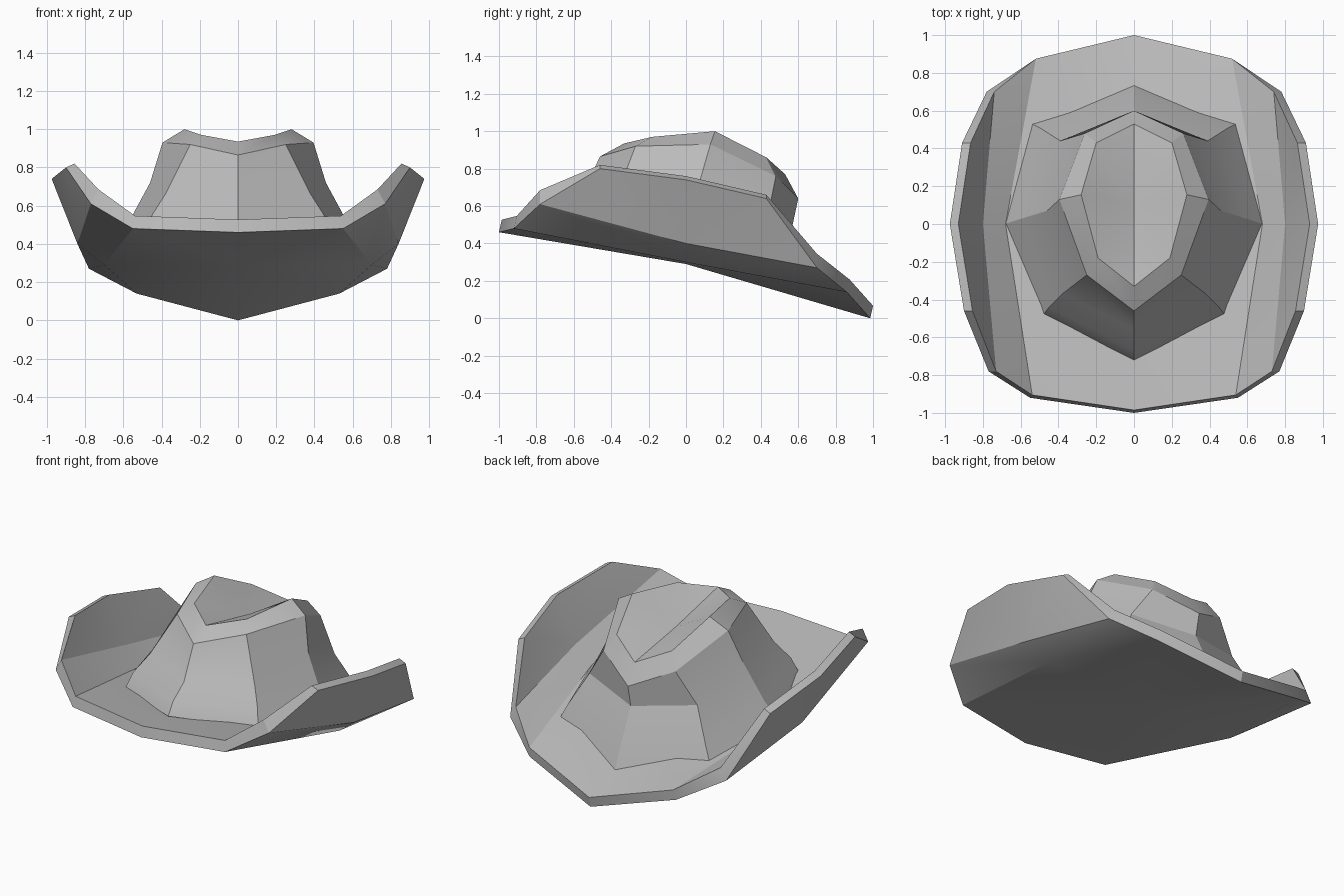
import bpy
import bmesh
import math
from mathutils import Vector

cube = bpy.data.objects.get("Cube")
if cube:
    bpy.data.objects.remove(cube, do_unlink=True)


def make_material(name, color):
    mat = bpy.data.materials.new(name)
    mat.use_nodes = True
    mat.diffuse_color = color
    mat.node_tree.nodes["Principled BSDF"].inputs["Base Color"].default_value = color
    return mat


felt = make_material("grey felt", (0.5, 0.5, 0.5, 1.0))


def build_symmetric(name, faces, material):
    """Create an object from the faces of its +x half, mirrored across x = 0."""
    bm = bmesh.new()
    for side in (1, -1):
        for face in faces:
            bm.faces.new([bm.verts.new((side * p[0], p[1], p[2])) for p in face])
    bmesh.ops.remove_doubles(bm, verts=bm.verts, dist=0.0005)
    bmesh.ops.recalc_face_normals(bm, faces=bm.faces)
    mesh = bpy.data.meshes.new(name)
    bm.to_mesh(mesh)
    bm.free()
    mesh.materials.append(material)
    obj = bpy.data.objects.new(name, mesh)
    bpy.context.collection.objects.link(obj)
    bpy.ops.object.select_all(action='DESELECT')
    obj.select_set(True)
    bpy.context.view_layer.objects.active = obj
    bpy.ops.object.shade_smooth_by_angle(angle=math.radians(25))
    return obj


# Brim edge, from the middle of the front round to the middle of the back
lower_rim = [Vector(p) for p in (
    (0, -1, .46), (.55, -.92, .48), (.77, -.78, .61),
    (.9, -.46, .8), (.975, 0, .74), (.91, .43, .64),
    (.78, .7, .27), (.53, .86, .14), (0, .985, 0))]


def upper_point(index, point):
    """Raise the flat part of the rim, and move the curled sides inwards."""
    if 3 <= index <= 5:
        return point + Vector((-.045, 0, .02))
    if index in (2, 6):
        return point + Vector((-.04, 0, .075))
    return Vector((point.x * .98, point.y + .015, point.z + .067))


upper_rim = [upper_point(i, p) for i, p in enumerate(lower_rim)]


def brim_skin(rim, centre, fold, crease):
    """Flat middle, sloping shoulder and upturned side of one brim surface."""
    centre, fold, crease = map(Vector, (centre, fold, crease))
    return [(centre, rim[0], rim[1]), (centre, rim[1], fold),
            (centre, fold, rim[7]), (centre, rim[7], rim[8]),
            (fold, rim[1], rim[2]), (fold, rim[2], crease),
            (fold, crease, rim[6]), (fold, rim[6], rim[7]),
            (crease, rim[2], rim[3]), (crease, rim[3], rim[4]),
            (crease, rim[4], rim[5]), (crease, rim[5], rim[6])]


brim_faces = brim_skin(lower_rim, (0, 0, .29), (.7, .05, .29), (.84, 0, .40))
brim_faces += brim_skin(upper_rim, (0, 0, .36), (.68, 0, .37), (.80, 0, .47))
for i in range(len(lower_rim) - 1):
    brim_faces.append((lower_rim[i], lower_rim[i + 1],
                       upper_rim[i + 1], upper_rim[i]))
build_symmetric("brim", brim_faces, felt)

# Crown columns from base to pinched top, ordered from front to back
crown_columns = [
    [(0, -.72, .49), (0, -.67, .57), (0, -.56, .65), (0, -.46, .865), (0, -.33, .935)],
    [(.48, -.48, .45), (.45, -.44, .55), (.38, -.37, .66), (.25, -.27, .92), (.19, -.18, .97)],
    [(.685, 0, .36), (.59, .03, .48), (.46, .07, .72), (.395, .13, .93), (.28, .155, 1.0)],
    [(.56, .54, .22), (.5, .51, .35), (.39, .44, .56), (.26, .48, .76), (.2, .43, .86)],
    [(0, .735, .14), (0, .68, .27), (0, .57, .5), (0, .6, .64), (0, .53, .77)],
]
dent = (0, .1, .84)
crown_faces = []
for left, right in zip(crown_columns, crown_columns[1:]):
    for k in range(len(left) - 1):
        crown_faces.append((left[k], right[k], right[k + 1], left[k + 1]))
    crown_faces.append((left[-1], right[-1], dent))
build_symmetric("crown", crown_faces, felt)
